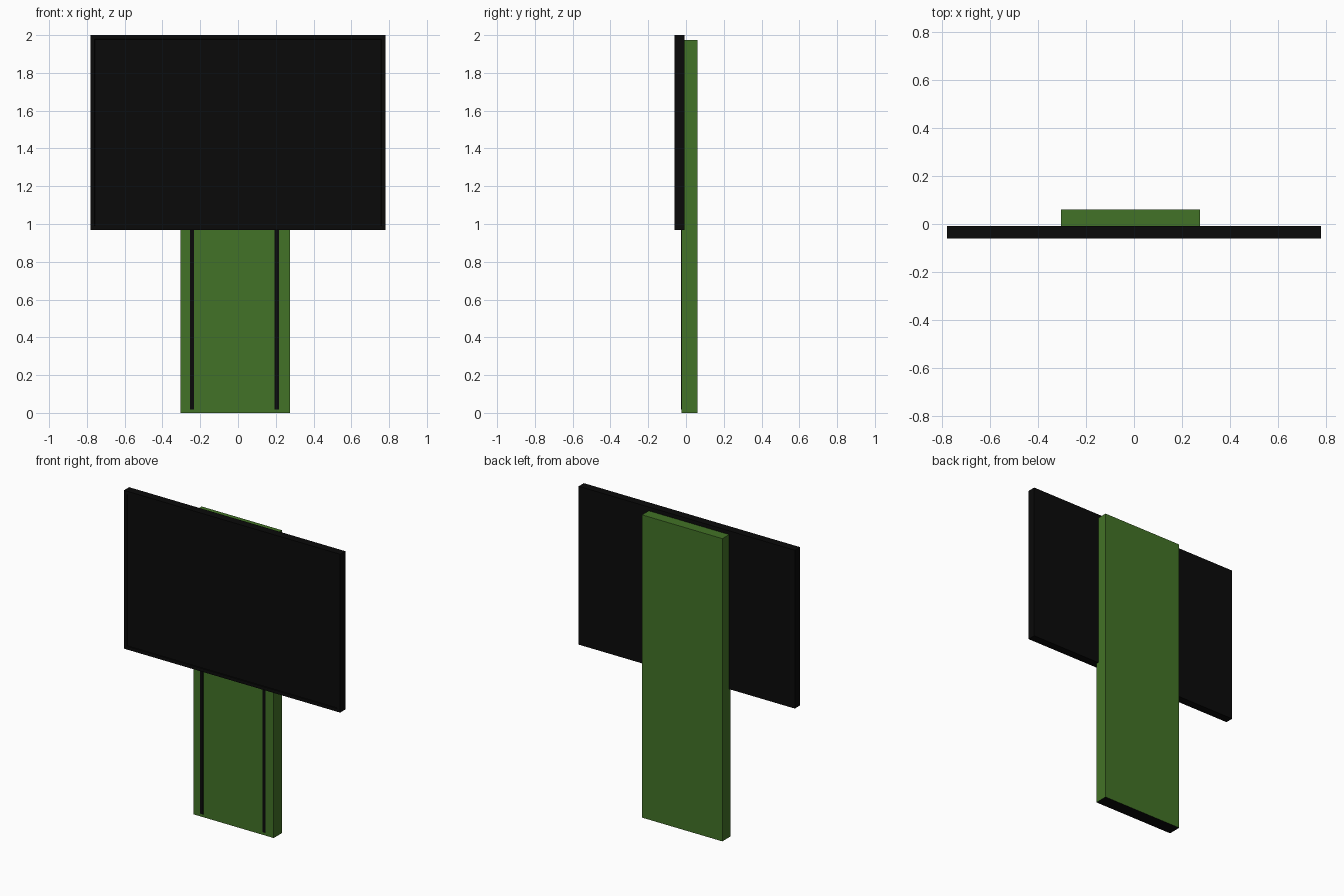
import bpy, bmesh

if "Cube" in bpy.data.objects:
    bpy.data.objects.remove(bpy.data.objects["Cube"])


def material(name, color):
    m = bpy.data.materials.new(name)
    m.diffuse_color = color
    m.use_nodes = True
    m.node_tree.nodes["Principled BSDF"].inputs["Base Color"].default_value = m.diffuse_color
    return m


black = material("black", (0.003, 0.003, 0.003, 1))
green = material("green", (0.055, 0.17, 0.02, 1))


def box(name, x, y, z, mat, edit=None):
    """Box from (min, max) ranges, with an optional bmesh edit."""
    bm = bmesh.new()
    bmesh.ops.create_cube(bm, size=1)
    for v in bm.verts:
        v.co = [r[0] if c < 0 else r[1] for c, r in zip(v.co, (x, y, z))]
    bm.normal_update()
    if edit:
        edit(bm)
    me = bpy.data.meshes.new(name)
    bm.to_mesh(me)
    bm.free()
    me.materials.append(mat)
    ob = bpy.data.objects.new(name, me)
    bpy.context.collection.objects.link(ob)
    return ob


def recess_front(bm):
    face = [f for f in bm.faces if f.normal.y < -0.9]
    bmesh.ops.inset_region(bm, faces=face, thickness=0.03)
    bmesh.ops.inset_region(bm, faces=face, thickness=0.002, depth=-0.004)


def dark_underside(bm):
    for f in bm.faces:
        if f.normal.z < -0.9:
            f.material_index = 1


# Screen with a thin bezel around a shallow recess
box("screen", (-0.78, 0.78), (-0.061, -0.008), (0.967, 2.0), black, recess_front)

# Upright back panel with a black underside
panel = box("back_panel", (-0.305, 0.275), (-0.025, 0.061), (0, 1.975), green, dark_underside)
panel.data.materials.append(black)

# Two cable strips running down the panel front
for side, x in (("left", -0.244), ("right", 0.205)):
    box(f"{side}_strip", (x - 0.011, x + 0.011), (-0.027, -0.02), (0.018, 1.95), black)
